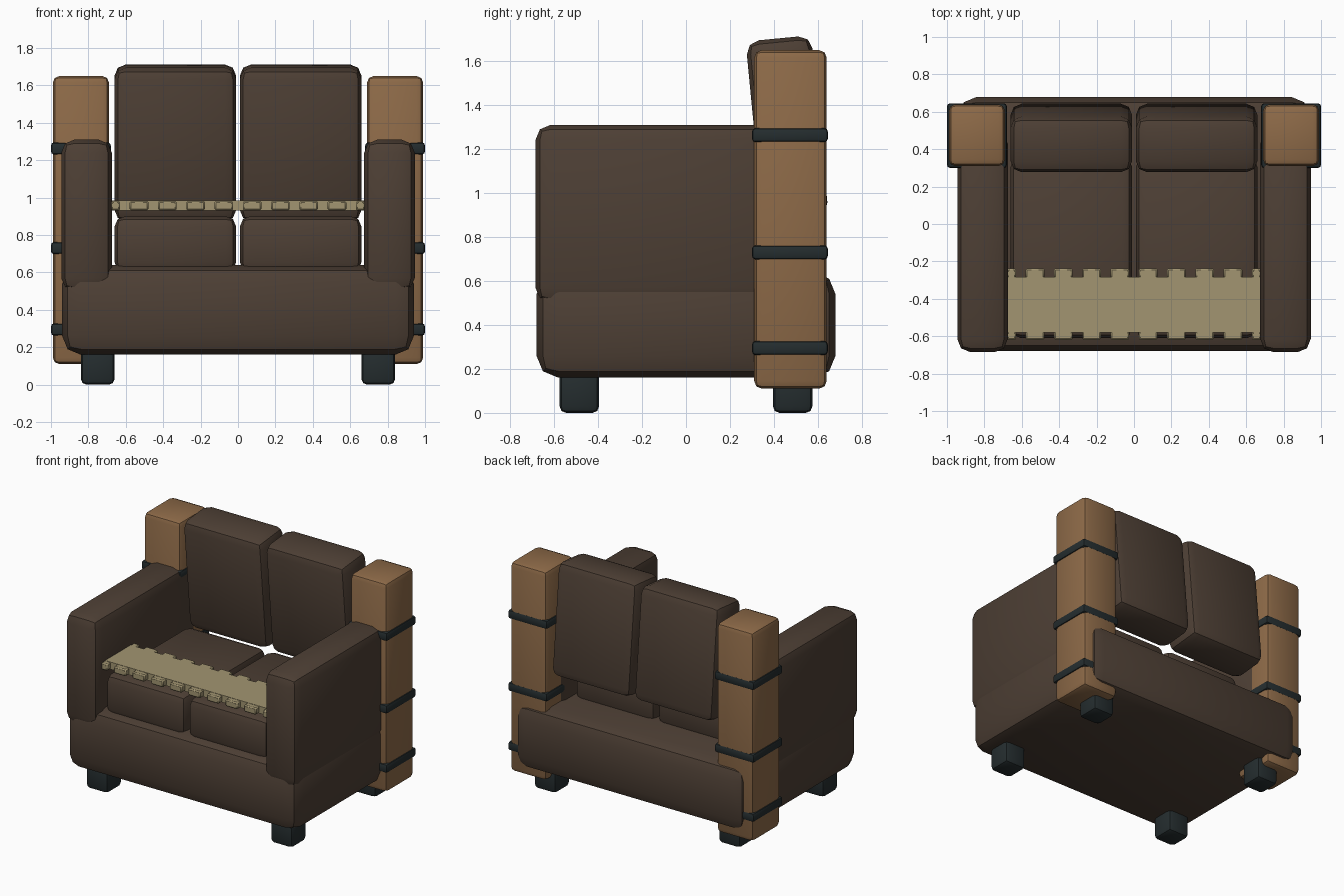
import bpy, bmesh, math
from mathutils import Matrix, Vector

if "Cube" in bpy.data.objects:
    bpy.data.objects.remove(bpy.data.objects["Cube"])


def material(name, r, g, b):
    m = bpy.data.materials.new(name)
    m.diffuse_color = (r, g, b, 1)
    m.use_nodes = True
    m.node_tree.nodes["Principled BSDF"].inputs["Base Color"].default_value = m.diffuse_color
    return m


LEATHER = material("brown_leather", 0.075, 0.05, 0.035)
WOOD = material("wood", 0.27, 0.145, 0.065)
IRON = material("dark_iron", 0.018, 0.026, 0.028)
CLOTH = material("tan_cloth", 0.36, 0.30, 0.165)


def block(name, x, y, z, mat, bevel, segments=2, tilt=0):
    """Bevelled box spanning the (min, max) ranges, tilted about its own x axis."""
    lo, hi = Vector((x[0], y[0], z[0])), Vector((x[1], y[1], z[1]))
    bm = bmesh.new()
    bmesh.ops.create_cube(bm, size=1)
    bmesh.ops.scale(bm, vec=hi - lo, verts=bm.verts)
    if bevel:
        bmesh.ops.bevel(bm, geom=bm.edges[:], offset=bevel, segments=segments,
                        profile=0.5, affect='EDGES', clamp_overlap=True)
    bm.transform(Matrix.Rotation(tilt, 4, 'X'))
    me = bpy.data.meshes.new(name)
    bm.to_mesh(me)
    bm.free()
    me.materials.append(mat)
    me.shade_smooth()
    me.set_sharp_from_angle(angle=math.radians(40))
    ob = bpy.data.objects.new(name, me)
    ob.location = (lo + hi) / 2
    bpy.context.collection.objects.link(ob)
    return ob


def pair(name, x, *args, **kw):
    """The same block on the right and left sides."""
    block(name + "_right", x, *args, **kw)
    block(name + "_left", (-x[1], -x[0]), *args, **kw)


# Upholstered base
block("base", (-0.94, 0.94), (-0.68, 0.68), (0.16, 0.64), LEATHER, 0.1)

# Armrests, running back into the posts
pair("armrest", (0.675, 0.945), (-0.685, 0.50), (0.50, 1.31), LEATHER, 0.07)

# Seat cushions and forward-leaning back cushions
pair("seat_cushion", (0.01, 0.66), (-0.61, 0.36), (0.60, 0.90), LEATHER, 0.055)
pair("back_cushion", (0.01, 0.66), (0.31, 0.61), (0.88, 1.705), LEATHER, 0.06,
     tilt=math.radians(5.5))

# Corner posts with iron bands
pair("post", (0.69, 0.99), (0.31, 0.64), (0.11, 1.65), WOOD, 0.035)
for i, zc in enumerate((0.295, 0.73, 1.263)):
    pair(f"post_band_{i}", (0.68, 1.0), (0.30, 0.645),
         (zc - 0.032, zc + 0.032), IRON, 0.016)

# Feet
pair("front_foot", (0.66, 0.84), (-0.575, -0.395), (0, 0.2), IRON, 0.03)
pair("back_foot", (0.66, 0.84), (0.395, 0.575), (0, 0.2), IRON, 0.03)

# Throw blanket with a fringe on its front and back edges
block("blanket", (-0.68, 0.68), (-0.58, -0.283), (0.932, 0.985), CLOTH, 0)
for i in range(10):
    xc = -0.68 + i * 1.36 / 9
    span = (max(xc - 0.05, -0.68), min(xc + 0.05, 0.68))
    block(f"front_fringe_{i}", span, (-0.62, -0.57), (0.932, 0.983), CLOTH, 0.008, 1)
    block(f"back_fringe_{i}", span, (-0.293, -0.237), (0.932, 0.983), CLOTH, 0.008, 1)
